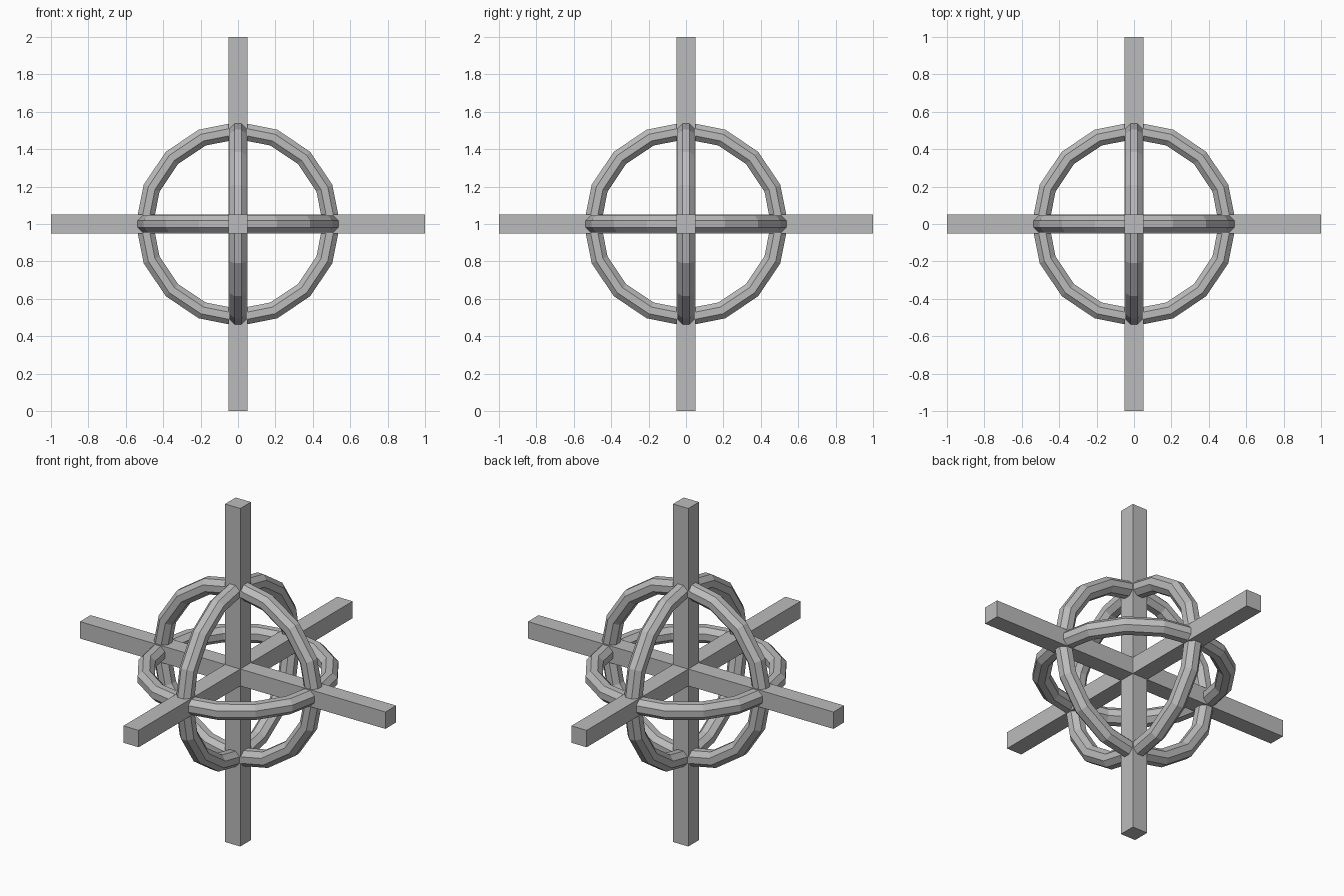
import bpy, bmesh, math
from mathutils import Matrix, Vector

cube = bpy.data.objects.get("Cube")
if cube:
    bpy.data.objects.remove(cube, do_unlink=True)

HALF = 0.05      # half thickness of the square bars
RING = 0.5       # ring centre-line radius
TUBE = 0.05      # tube radius
SIDES = 8
STEP = math.pi / 8
CENTRE = Matrix.Translation((0, 0, 1))

grey = bpy.data.materials.new("plain_grey")
grey.use_nodes = True
colour = (0.5, 0.5, 0.5, 1)
grey.diffuse_color = colour
grey.node_tree.nodes["Principled BSDF"].inputs["Base Color"].default_value = colour


def add_object(name, bm):
    bmesh.ops.recalc_face_normals(bm, faces=bm.faces)
    mesh = bpy.data.meshes.new(name)
    bm.to_mesh(mesh)
    bm.free()
    mesh.materials.append(grey)
    obj = bpy.data.objects.new(name, mesh)
    bpy.context.collection.objects.link(obj)
    return obj


def tube_section(i):
    """One cross-section of the quarter arc; end sections lie flat on the bars."""
    points = []
    for k in range(SIDES):
        a = 2 * math.pi * (k + 0.5) / SIDES
        r, z = RING + TUBE * math.cos(a), TUBE * math.sin(a)
        end = r - HALF * math.tan(STEP / 2)
        if i == 0:
            points.append(Vector((end, HALF, z)))
        elif i == 4:
            points.append(Vector((HALF, end, z)))
        else:
            points.append(Vector((r * math.cos(i * STEP), r * math.sin(i * STEP), z)))
    return points


def add_quarter(bm, matrix):
    loops = [[bm.verts.new(matrix @ p) for p in tube_section(i)] for i in range(5)]
    for a, b in zip(loops, loops[1:]):
        for k in range(SIDES):
            n = (k + 1) % SIDES
            bm.faces.new((a[k], a[n], b[n], b[k]))
    bm.faces.new(loops[0])
    bm.faces.new(loops[-1])


# Three square bars crossing at the centre
for name, axis in (("side_bar", 0), ("depth_bar", 1), ("upright_bar", 2)):
    size = [2 * HALF] * 3
    size[axis] = 2
    bm = bmesh.new()
    bmesh.ops.create_cube(bm, size=1, matrix=CENTRE @ Matrix.Diagonal((*size, 1)))
    add_object(name, bm)

# Three rings, each made of four arcs that stop at the bars
planes = (("level_ring", Matrix.Identity(4)),
          ("front_ring", Matrix.Rotation(math.pi / 2, 4, "X")),
          ("side_ring", Matrix.Rotation(math.pi / 2, 4, "Y")))
for name, plane in planes:
    bm = bmesh.new()
    for q in range(4):
        add_quarter(bm, CENTRE @ plane @ Matrix.Rotation(q * math.pi / 2, 4, "Z"))
    add_object(name, bm)
